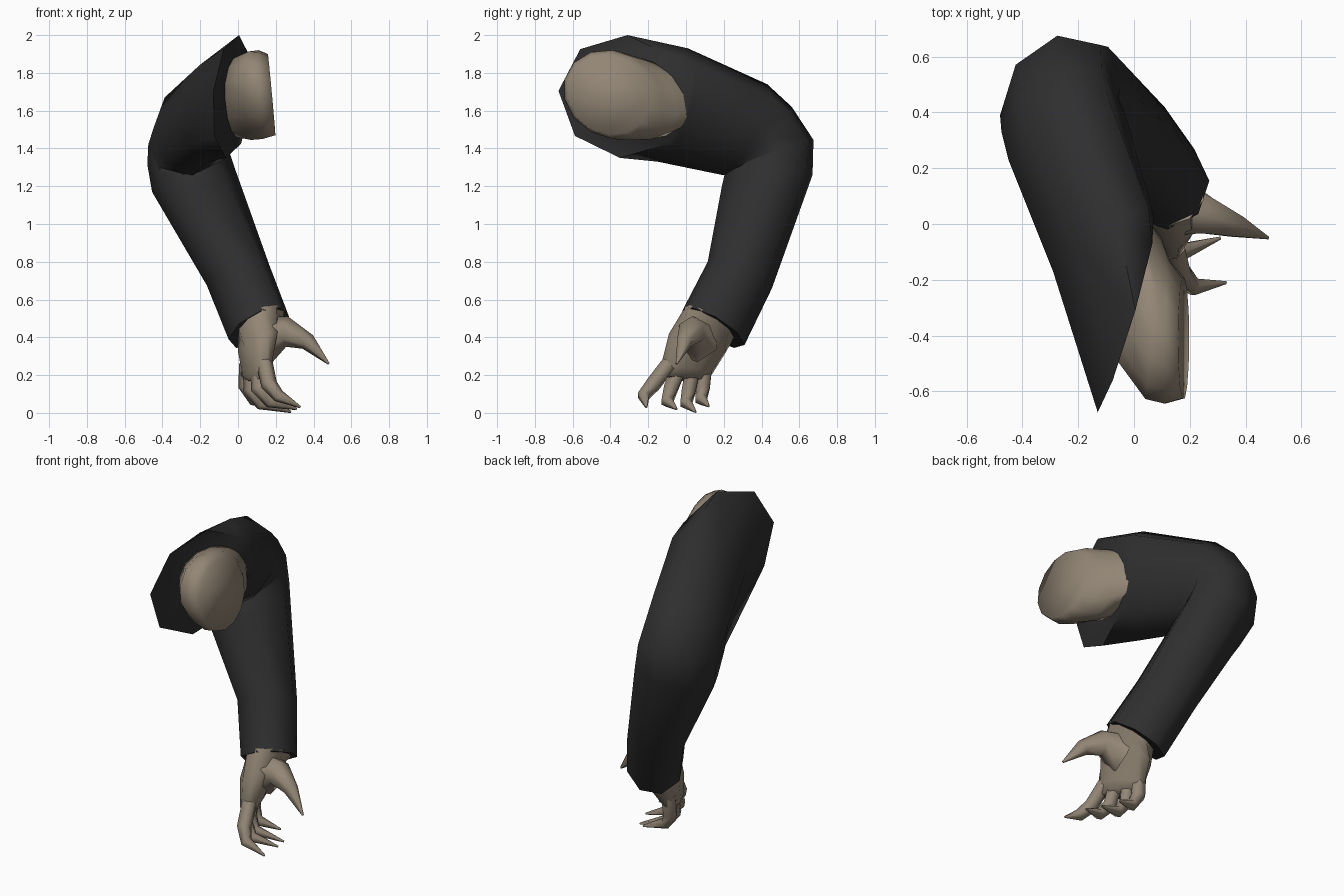
import bpy, bmesh, math
from mathutils import Vector as V


def material(name, rgb):
    m = bpy.data.materials.new(name)
    m.diffuse_color = (*rgb, 1)
    return m


CLOTH = material("black cloth", (0.028, 0.028, 0.029))
SKIN = material("tan skin", (0.29, 0.238, 0.178))


def loft(name, rings, mat, sides=10, angle=40):
    """Skin a closed tube over rings given as (centre, half-axis u, half-axis v)."""
    bm = bmesh.new()
    loops = []
    for c, u, v in rings:
        c, u, v = V(c), V(u), V(v)
        loops.append([bm.verts.new(c + u * math.cos(t) + v * math.sin(t))
                      for t in (2 * math.pi * i / sides + math.pi / 2 for i in range(sides))])
    for a, b in zip(loops, loops[1:]):
        for i in range(sides):
            j = (i + 1) % sides
            bm.faces.new((a[i], a[j], b[j], b[i]))
    bm.faces.new(loops[0])
    bm.faces.new(loops[-1])
    bmesh.ops.recalc_face_normals(bm, faces=bm.faces)
    me = bpy.data.meshes.new(name)
    bm.to_mesh(me)
    bm.free()
    me.materials.append(mat)
    ob = bpy.data.objects.new(name, me)
    bpy.context.collection.objects.link(ob)
    bpy.ops.object.select_all(action='DESELECT')
    ob.select_set(True)
    bpy.context.view_layer.objects.active = ob
    bpy.ops.object.shade_smooth_by_angle(angle=math.radians(angle))
    return ob


def digit(name, points, radii, squash=1.0):
    """Tapered finger along a short path."""
    pts = [V(p) for p in points]
    rings = []
    for i, p in enumerate(pts):
        d = (pts[min(i + 1, len(pts) - 1)] - pts[max(i - 1, 0)]).normalized()
        side = V((0, 1, 0))
        u = (side - d * side.dot(d)).normalized()
        rings.append((p, u * radii[i] * squash, d.cross(u) * radii[i]))
    loft(name, rings, SKIN, 6, 75)


# Sleeve: slanted shoulder opening, bent elbow, slanted cuff
loft("sleeve", [
    ((-0.03, -0.33, 1.675), (0.10, 0.345, -0.03), (0.035, 0.02, 0.325)),
    ((-0.11, -0.07, 1.63), (0.18, 0.10, 0.00), (0.05, 0.08, 0.30)),
    ((-0.24, 0.31, 1.50), (0.21, 0.08, 0.00), (0.00, 0.12, 0.24)),
    ((-0.265, 0.39, 1.44), (0.21, 0.06, 0.02), (0.00, 0.17, 0.18)),
    ((-0.265, 0.44, 1.355), (0.215, 0.05, 0.04), (-0.01, 0.235, 0.09)),
    ((-0.235, 0.43, 1.23), (0.22, 0.05, 0.06), (-0.02, 0.24, 0.03)),
    ((0.00, 0.285, 0.73), (0.165, 0.02, 0.055), (-0.01, 0.17, -0.07)),
    ((0.11, 0.145, 0.45), (0.16, 0.01, 0.06), (-0.01, 0.165, -0.09)),
], CLOTH, 8, 62)

# Bare shoulder stub coming out of the sleeve, cut flat at the body
loft("shoulder", [
    ((-0.01, -0.23, 1.67), (0.06, 0.25, -0.03), (0.00, -0.02, 0.21)),
    ((0.07, -0.34, 1.68), (0.03, 0.29, -0.05), (0.00, -0.02, 0.235)),
    ((0.12, -0.39, 1.685), (0.01, 0.26, -0.03), (-0.01, 0.00, 0.235)),
    ((0.178, -0.41, 1.685), (0.00, 0.22, -0.02), (-0.02, 0.00, 0.215)),
], SKIN, 14, 100)

# Palm, turned so that the index side points outwards, from cuff to knuckles
loft("palm", [
    ((0.125, 0.125, 0.48), (0.13, 0, 0.05), (0, 0.13, -0.08)),
    ((0.11, 0.06, 0.37), (0.10, 0.04, 0.03), (-0.05, 0.15, -0.05)),
    ((0.095, 0.00, 0.22), (0.055, 0.03, 0.015), (-0.06, 0.135, -0.02)),
    ((0.095, -0.01, 0.18), (0.035, 0.02, 0.01), (-0.05, 0.11, -0.01)),
], SKIN, 10, 75)

# Four curled fingers
FINGERS = {
    "index_finger": [(0.14, -0.09, 0.26), (0.165, -0.175, 0.15), (0.215, -0.225, 0.09), (0.33, -0.21, 0.03)],
    "middle_finger": [(0.11, -0.03, 0.25), (0.11, -0.08, 0.13), (0.17, -0.10, 0.06), (0.31, -0.05, 0.02)],
    "ring_finger": [(0.075, 0.04, 0.25), (0.07, 0.015, 0.12), (0.12, 0.00, 0.05), (0.28, 0.05, 0.005)],
    "little_finger": [(0.05, 0.10, 0.26), (0.045, 0.09, 0.14), (0.085, 0.08, 0.07), (0.21, 0.12, 0.035)],
}
for name, path in FINGERS.items():
    digit(name, path, (0.045, 0.043, 0.034, 0.006))

# Thumb with its broad webbed base, reaching outwards
digit("thumb", [(0.14, 0.06, 0.39), (0.26, 0.03, 0.43), (0.37, -0.01, 0.375), (0.48, -0.05, 0.26)],
      (0.13, 0.08, 0.045, 0.006), 0.95)
